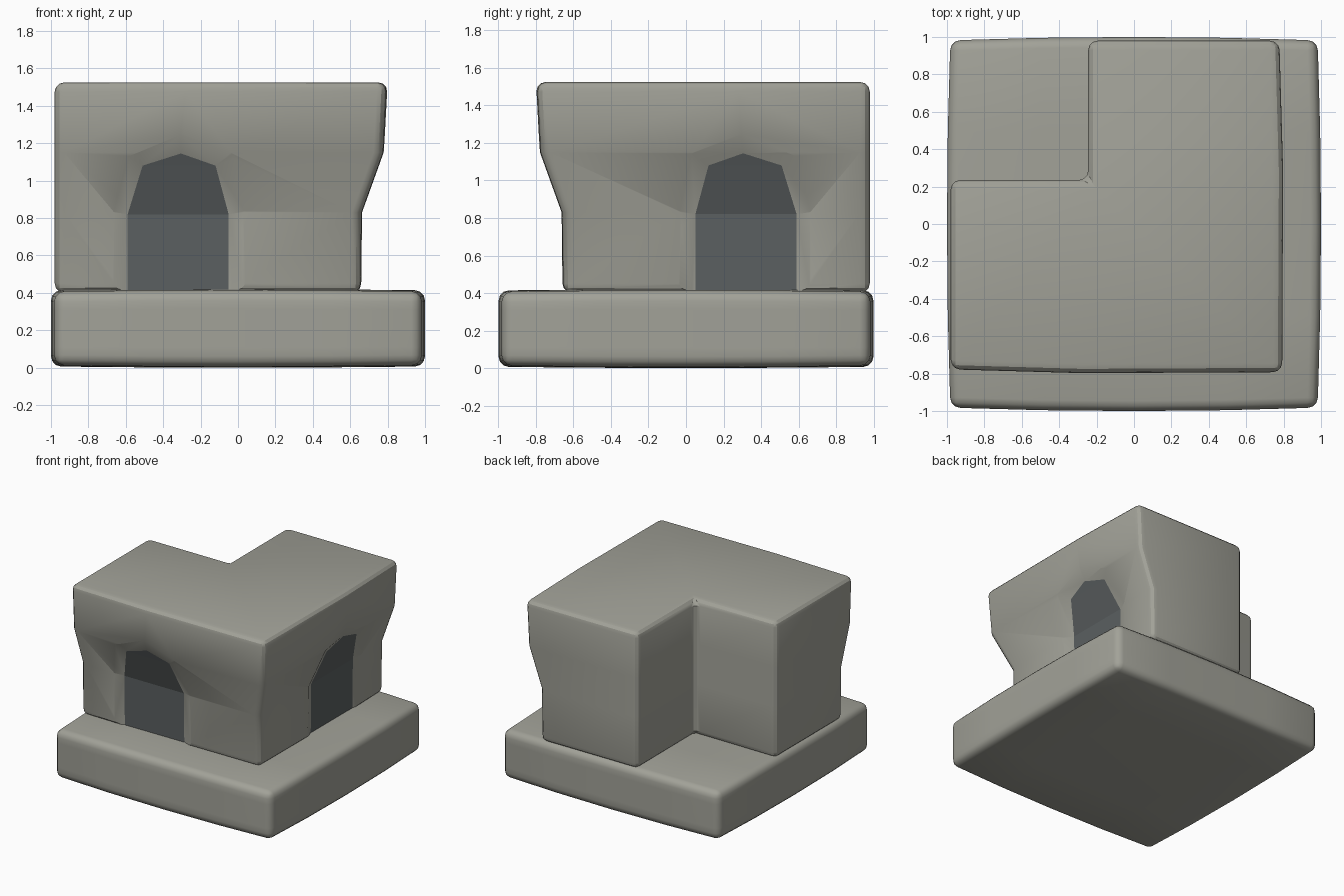
import bpy, bmesh, math

if "Cube" in bpy.data.objects:
    bpy.data.objects.remove(bpy.data.objects["Cube"])


def material(name, rgb):
    m = bpy.data.materials.new(name)
    m.diffuse_color = (*rgb, 1)
    m.use_nodes = True
    m.node_tree.nodes["Principled BSDF"].inputs["Base Color"].default_value = m.diffuse_color
    return m


STONE = material("warm grey stone", (0.36, 0.36, 0.315))
DARK = material("dark slate", (0.105, 0.117, 0.12))


def make(name, bm, mat):
    bmesh.ops.recalc_face_normals(bm, faces=bm.faces)
    me = bpy.data.meshes.new(name)
    bm.to_mesh(me)
    bm.free()
    me.materials.append(mat)
    ob = bpy.data.objects.new(name, me)
    bpy.context.collection.objects.link(ob)
    return ob


def bevel(ob, width):
    b = ob.modifiers.new("round", 'BEVEL')
    b.width, b.segments = width, 3
    b.limit_method, b.angle_limit = 'ANGLE', math.radians(45)


def finish(ob, angle):
    bpy.ops.object.select_all(action='DESELECT')
    ob.select_set(True)
    bpy.context.view_layer.objects.active = ob
    bpy.ops.object.convert(target='MESH')
    bpy.ops.object.shade_smooth_by_angle(angle=math.radians(angle))


# Flared outer walls: (height, distance from the centre)
LEVELS = [(0.40, 0.66), (0.83, 0.665), (1.15, 0.78), (1.525, 0.80)]


def wall(z):
    if z <= LEVELS[0][0]:
        return LEVELS[0][1]
    for (z0, w0), (z1, w1) in zip(LEVELS, LEVELS[1:]):
        if z <= z1:
            return w0 + (w1 - w0) * (z - z0) / (z1 - z0)
    return LEVELS[-1][1]


# Slightly bulging base slab
bm = bmesh.new()
bmesh.ops.create_cube(bm, size=2)
bmesh.ops.subdivide_edges(bm, edges=bm.edges, cuts=3, use_grid_fill=True)
for v in bm.verts:
    x, y, z = v.co
    v.co = (x * (1 - 0.018 * y * y), y * (1 - 0.018 * x * x),
            0.21 + 0.21 * z * (1 - 0.03 * (x * x + y * y)))
slab = make("base_slab", bm, STONE)
bevel(slab, 0.055)
finish(slab, 40)

# L-shaped wall corner, flaring outward on the front and right
bm = bmesh.new()
rings = []
for z, w in LEVELS:
    pts = [(-0.98, -w + 0.02), (-0.28, -w), (w - 0.005, -w + 0.005), (w, 0.28),
           (w - 0.02, 0.98), (-0.245, 0.98), (-0.245, 0.235), (-0.98, 0.235)]
    rings.append([bm.verts.new((x, y, z)) for x, y in pts])
for a, b in zip(rings, rings[1:]):
    for i in range(len(a)):
        j = (i + 1) % len(a)
        bm.faces.new((a[i], a[j], b[j], b[i]))
bm.faces.new(rings[0])
bm.faces.new(rings[-1])
body = make("corner_wall", bm, STONE)
bevel(body, 0.05)

# Arch outlines as (left, right, height) rows, ending in an apex
OUTER = [(-0.705, 0.06, 0.30), (-0.705, 0.045, 0.84), (-0.61, -0.02, 1.15), (-0.305, -0.305, 1.255)]
INNER = [(-0.59, -0.05, 0.30), (-0.59, -0.05, 0.82), (-0.51, -0.12, 1.08), (-0.305, -0.305, 1.145)]
PLATE = [(-0.59, -0.05, 0.41)] + INNER[1:]


def arch_layer(bm, rows, offset, side, cap=True):
    """Arch sheet that follows the wall slope; returns its outline."""
    def vert(x, z):
        d = wall(z) + offset
        return bm.verts.new((x, -d, z) if side == "front" else (d, -x, z))
    left = [vert(l, z) for l, r, z in rows]
    right = [vert(r, z) for l, r, z in rows[:-1]]
    if cap:
        for i in range(len(right) - 1):
            bm.faces.new((left[i], right[i], right[i + 1], left[i + 1]))
        bm.faces.new((left[-2], right[-1], left[-1]))
    return left + right[::-1]


cutters = []
plates = []
for side in ("front", "right"):
    # Recess cutter with splayed sides
    bm = bmesh.new()
    loops = [arch_layer(bm, OUTER, 0.2, side),
             arch_layer(bm, OUTER, 0.003, side, cap=False),
             arch_layer(bm, INNER, -0.04, side)]
    for a, b in zip(loops, loops[1:]):
        for i in range(len(a)):
            j = (i + 1) % len(a)
            bm.faces.new((a[i], a[j], b[j], b[i]))
    cutter = make(side + "_cutter", bm, STONE)
    cutter.hide_render = True
    cutters.append(cutter)
    cut = body.modifiers.new("arch", 'BOOLEAN')
    cut.operation, cut.solver, cut.object = 'DIFFERENCE', 'EXACT', cutter
    # Dark doorway panel on the recess floor
    bm = bmesh.new()
    arch_layer(bm, PLATE, -0.035, side)
    for f in bm.faces:
        f.normal_update()
        out = -f.normal.y if side == "front" else f.normal.x
        if out < 0:
            f.normal_flip()
    me = bpy.data.meshes.new(side + "_doorway")
    bm.to_mesh(me)
    bm.free()
    me.materials.append(DARK)
    bpy.context.collection.objects.link(bpy.data.objects.new(side + "_doorway", me))

finish(body, 28)
for c in cutters:
    bpy.data.objects.remove(c)
